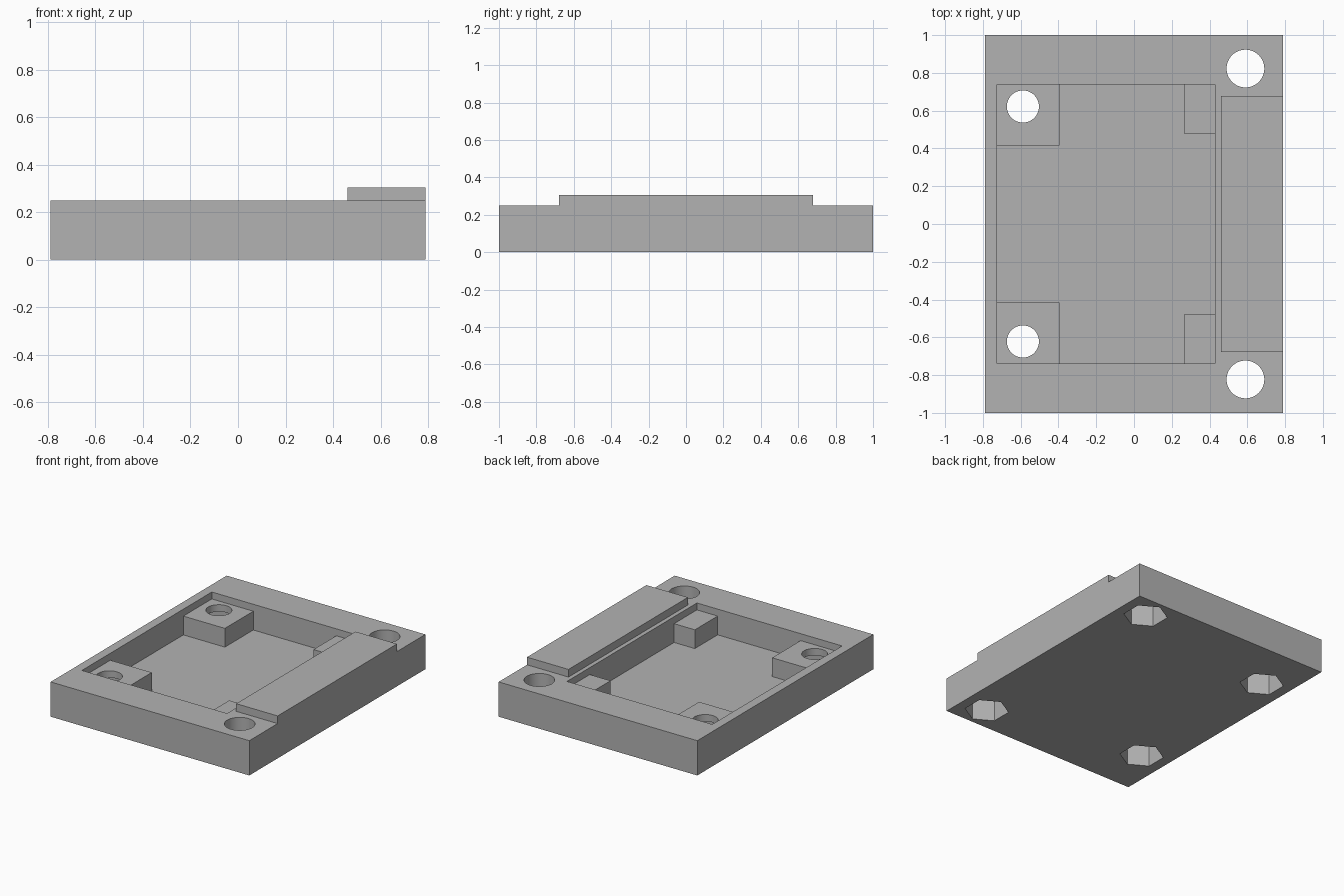
import bpy
import bmesh
import math

cube = bpy.data.objects.get("Cube")
if cube:
    bpy.data.objects.remove(cube, do_unlink=True)

grey = bpy.data.materials.new("plain grey")
grey.use_nodes = True
colour = (0.45, 0.45, 0.45, 1)
grey.diffuse_color = colour
grey.node_tree.nodes["Principled BSDF"].inputs["Base Color"].default_value = colour

HALF_X, TOP, FLOOR, POST_TOP, NUT_TOP = 0.79, 0.25, 0.065, 0.2, 0.15
ABOVE, BELOW = 0.5, -0.1


def prism(name, outline, z0, z1):
    """Extrude a counter-clockwise outline from z0 to z1."""
    bm = bmesh.new()
    base = bm.faces.new([bm.verts.new((x, y, z0)) for x, y in outline])
    side = bmesh.ops.extrude_face_region(bm, geom=[base])["geom"]
    for v in side:
        if isinstance(v, bmesh.types.BMVert):
            v.co.z = z1
    bmesh.ops.recalc_face_normals(bm, faces=bm.faces)
    mesh = bpy.data.meshes.new(name)
    bm.to_mesh(mesh)
    bm.free()
    mesh.materials.append(grey)
    obj = bpy.data.objects.new(name, mesh)
    bpy.context.collection.objects.link(obj)
    return obj


def rect(x0, x1, y):
    return [(x0, -y), (x1, -y), (x1, y), (x0, y)]


def ring(cx, cy, radius, sides, turn=0.0):
    angles = [turn + math.tau * i / sides for i in range(sides)]
    return [(cx + radius * math.cos(a), cy + radius * math.sin(a)) for a in angles]


def combine(target, tool, operation="DIFFERENCE"):
    """Apply a boolean to the target and discard the tool."""
    tool.hide_render = True
    mod = target.modifiers.new(tool.name, "BOOLEAN")
    mod.operation, mod.solver, mod.object = operation, "EXACT", tool
    bpy.context.view_layer.objects.active = target
    bpy.ops.object.modifier_apply(modifier=mod.name)
    bpy.data.objects.remove(tool, do_unlink=True)


# Tray block with the raised bar along its right edge
tray = prism("mounting_tray", rect(-HALF_X, HALF_X, 1), 0, TOP)
combine(tray, prism("raised_bar", rect(0.46, HALF_X, 0.678), TOP, 0.305), "UNION")

# Pocket: a full rectangle above the posts, notched around them below
x0, x1, py = -0.725, 0.43, 0.738
post_x, post_y, block_x, block_y = -0.395, 0.415, 0.265, 0.479
half = [(x1, block_y), (block_x, block_y), (block_x, py),
        (post_x, py), (post_x, post_y), (x0, post_y)]
mirrored = [(x, -y) for x, y in reversed(half)]
# Bar stays clear of the pocket
combine(tray, prism("lower_pocket", half + mirrored, FLOOR, ABOVE))
combine(tray, prism("upper_pocket", rect(x0, x1, py), POST_TOP, ABOVE))

# Round screw holes over hexagonal nut recesses
for x, y, radius in [(-0.588, 0.622, 0.085), (0.59, 0.823, 0.1)]:
    for s in (1, -1):
        combine(tray, prism("nut_recess", ring(x, s * y, 0.147, 6, math.pi / 6), BELOW, NUT_TOP))
        combine(tray, prism("screw_hole", ring(x, s * y, radius, 48), NUT_TOP - 0.05, ABOVE))

# Smooth hole walls, crisp edges
bpy.ops.object.select_all(action="DESELECT")
tray.select_set(True)
bpy.context.view_layer.objects.active = tray
bpy.ops.object.shade_smooth_by_angle(angle=math.radians(30))
